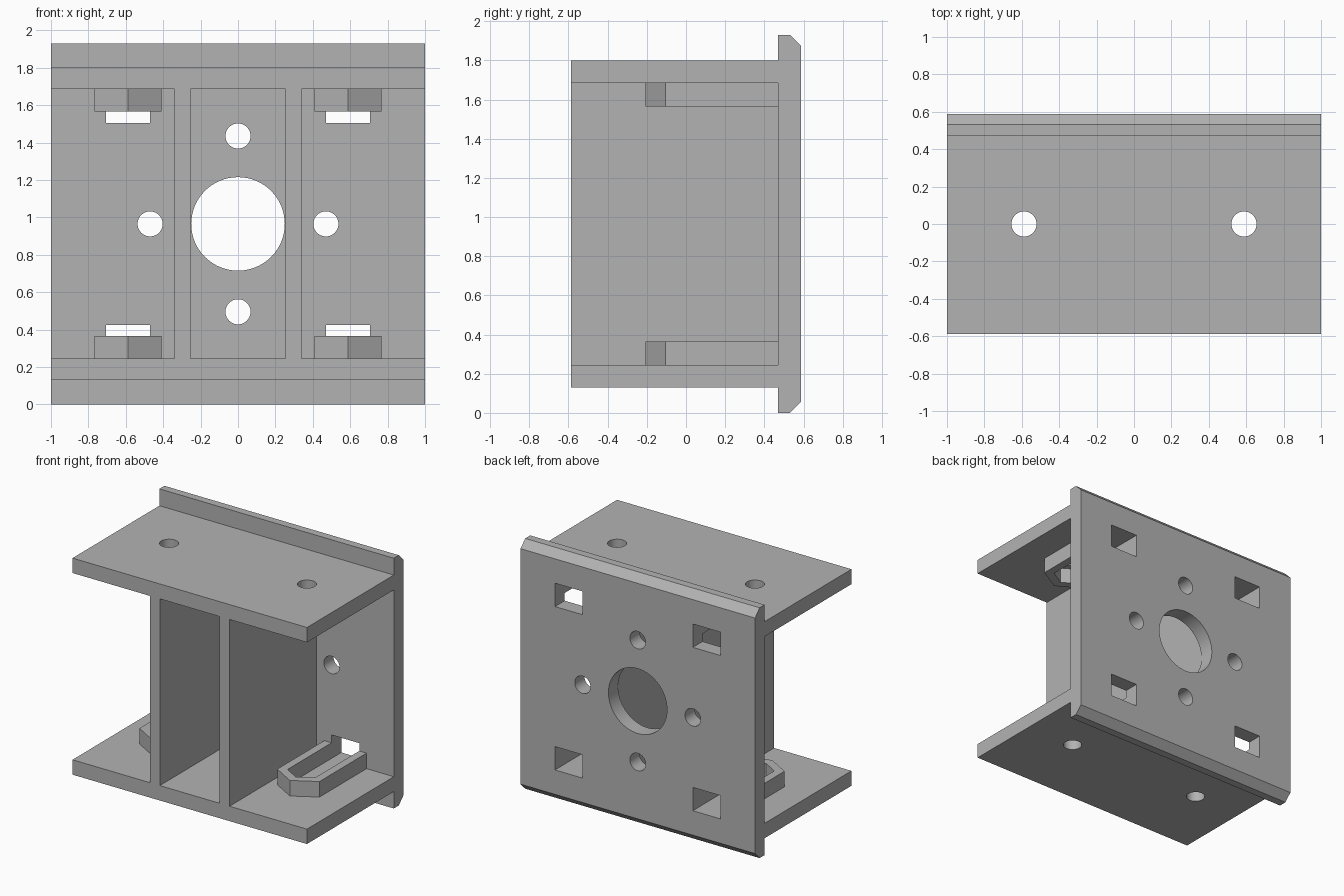
import bpy
import bmesh
import math
from mathutils import Matrix, Vector

cube = bpy.data.objects.get("Cube")
if cube:
    bpy.data.objects.remove(cube, do_unlink=True)

# Main dimensions
HEIGHT = 1.93
MID = HEIGHT / 2
FRONT, PLATE, BACK = -0.588, 0.47, 0.588
SHELF_OUT, SHELF_IN = 0.13, 0.245
CHAMFER = 0.057
NUT_X = 0.588
HOLE_R = 0.067

grey = bpy.data.materials.new("grey plastic")
grey.use_nodes = True
grey.diffuse_color = (0.45, 0.45, 0.45, 1)
grey.node_tree.nodes["Principled BSDF"].inputs["Base Color"].default_value = (0.45, 0.45, 0.45, 1)


def finish(bm, name):
    bmesh.ops.recalc_face_normals(bm, faces=bm.faces)
    mesh = bpy.data.meshes.new(name)
    bm.to_mesh(mesh)
    bm.free()
    mesh.materials.append(grey)
    ob = bpy.data.objects.new(name, mesh)
    bpy.context.collection.objects.link(ob)
    return ob


def prism(name, points, direction):
    bm = bmesh.new()
    face = bm.faces.new([bm.verts.new(p) for p in points])
    ext = bmesh.ops.extrude_face_region(bm, geom=[face])
    moved = [v for v in ext["geom"] if isinstance(v, bmesh.types.BMVert)]
    bmesh.ops.translate(bm, verts=moved, vec=Vector(direction))
    return finish(bm, name)


def cylinder(name, centre, radius, depth, along_y=False):
    bm = bmesh.new()
    turn = Matrix.Rotation(math.pi / 2 if along_y else 0, 4, "X")
    bmesh.ops.create_cone(bm, cap_ends=True, segments=64, radius1=radius, radius2=radius,
                          depth=depth, matrix=Matrix.Translation(centre) @ turn)
    return finish(bm, name)


def nut_slot(name, x, half, end_y, z0, z1):
    """Slot with a hexagonal front end, centred on the screw hole at y = 0."""
    tip = half / math.cos(math.pi / 6)
    outline = [(-half, end_y), (-half, -tip / 2), (0, -tip), (half, -tip / 2), (half, end_y)]
    return prism(name, [(x + px, py, z0) for px, py in outline], (0, 0, z1 - z0))


def combine(target, tool, operation):
    mod = target.modifiers.new(operation.lower(), "BOOLEAN")
    mod.operation = operation
    mod.solver = "EXACT"
    mod.object = tool
    bpy.context.view_layer.objects.active = target
    bpy.ops.object.modifier_apply(modifier=mod.name)
    bpy.data.objects.remove(tool, do_unlink=True)


# Channel section: chamfered back plate with two shelves
lower = [(FRONT, SHELF_IN), (FRONT, SHELF_OUT), (PLATE, SHELF_OUT), (PLATE, 0),
         (BACK - CHAMFER, 0), (BACK, CHAMFER)]
upper = [(y, HEIGHT - z) for y, z in reversed(lower)]
section = [(PLATE, SHELF_IN)] + lower + upper + [(PLATE, HEIGHT - SHELF_IN)]
bracket = prism("motor_bracket", [(-1, y, z) for y, z in section], (2, 0, 0))

# Two upright walls between the shelves
for side in (-1, 1):
    z0, z1 = SHELF_IN - 0.05, HEIGHT - SHELF_IN + 0.05
    x0, x1 = side * 0.255, side * 0.34
    base = [(x0, FRONT, z0), (x1, FRONT, z0), (x1, PLATE + 0.04, z0), (x0, PLATE + 0.04, z0)]
    combine(bracket, prism("wall", base, (0, 0, z1 - z0)), "UNION")

# Nut holders on both shelves, then the pockets opening through the plate
for operation, half, end_y, sink, top in (("UNION", 0.18, PLATE + 0.04, 0.05, 0.365),
                                          ("DIFFERENCE", 0.118, BACK + 0.1, 0, 0.425)):
    for side in (-1, 1):
        for flip in (False, True):
            z0, z1 = SHELF_IN - sink, top
            if flip:
                z0, z1 = HEIGHT - z1, HEIGHT - z0
            part = nut_slot("nut_slot", side * NUT_X, half, end_y, z0, z1)
            combine(bracket, part, operation)

# Vertical screw holes through both shelves
for side in (-1, 1):
    combine(bracket, cylinder("screw_hole", (side * NUT_X, 0, MID), HOLE_R, 3), "DIFFERENCE")

# Shaft hole and four mounting holes in the plate
plate_y = (PLATE + BACK) / 2
combine(bracket, cylinder("shaft_hole", (0, plate_y, MID), 0.25, 0.3, True), "DIFFERENCE")
for dx, dz in ((1, 0), (-1, 0), (0, 1), (0, -1)):
    centre = (dx * 0.47, plate_y, MID + dz * 0.47)
    combine(bracket, cylinder("mounting_hole", centre, HOLE_R, 0.3, True), "DIFFERENCE")

# Smooth hole walls, sharp edges elsewhere
bpy.ops.object.select_all(action="DESELECT")
bracket.select_set(True)
bpy.context.view_layer.objects.active = bracket
bpy.ops.object.shade_smooth_by_angle(angle=math.radians(25))
